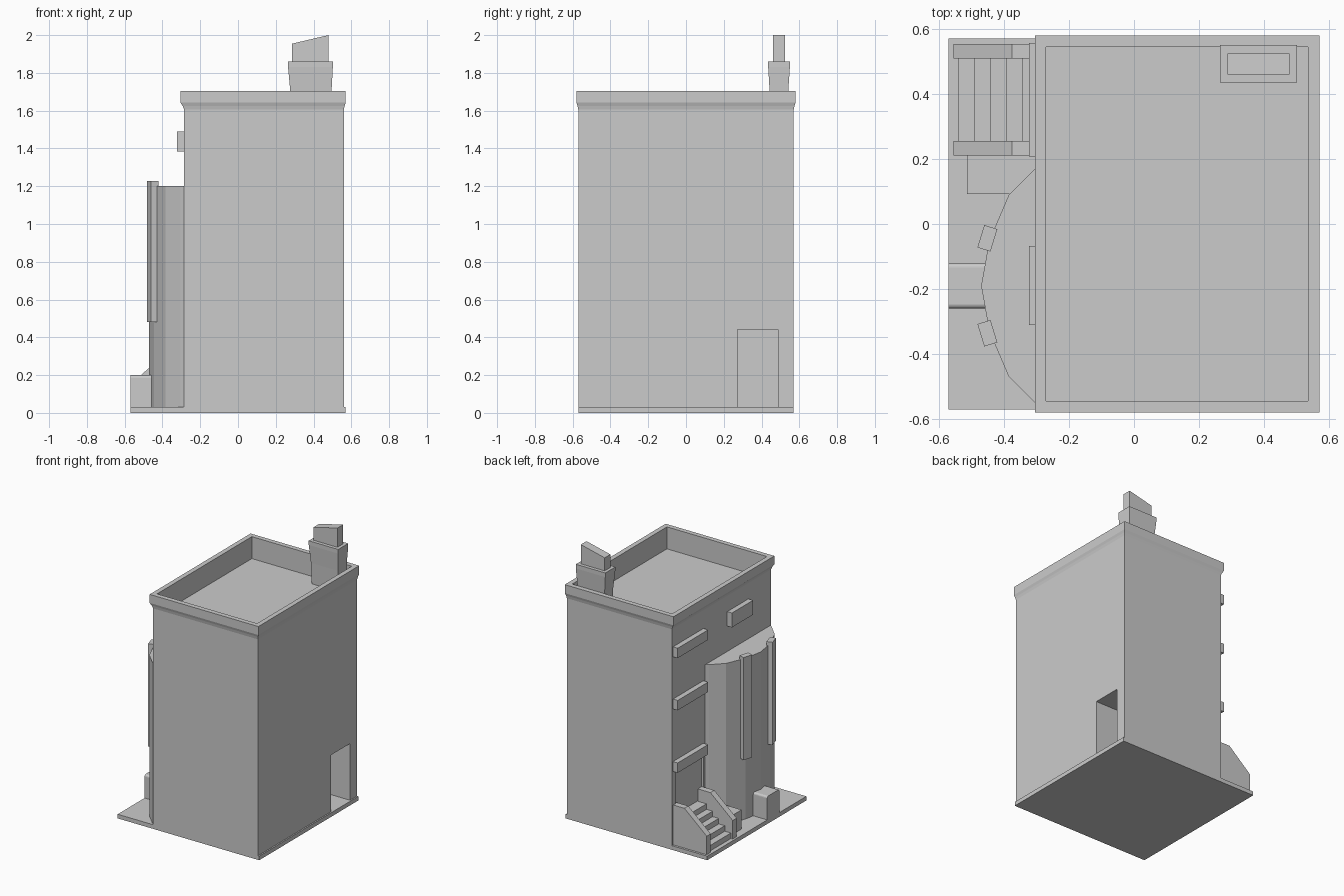
import bpy, bmesh, math
from mathutils import Matrix

if "Cube" in bpy.data.objects:
    bpy.data.objects.remove(bpy.data.objects["Cube"])


def finish(name, bm):
    bmesh.ops.recalc_face_normals(bm, faces=bm.faces)
    me = bpy.data.meshes.new(name)
    bm.to_mesh(me)
    bm.free()
    ob = bpy.data.objects.new(name, me)
    bpy.context.collection.objects.link(ob)
    return ob


def loft(name, rings):
    """Stack of rectangles (x0, x1, y0, y1, z), capped at both ends."""
    bm = bmesh.new()
    loops = [[bm.verts.new(p) for p in ((a, c, z), (b, c, z), (b, d, z), (a, d, z))]
             for a, b, c, d, z in rings]
    for lo, hi in zip(loops, loops[1:]):
        for i in range(4):
            j = (i + 1) % 4
            bm.faces.new((lo[i], lo[j], hi[j], hi[i]))
    bm.faces.new(loops[0])
    bm.faces.new(loops[-1])
    return finish(name, bm)


def box(name, x0, x1, y0, y1, z0, z1):
    return loft(name, [(x0, x1, y0, y1, z0), (x0, x1, y0, y1, z1)])


def prism(name, pts, axis, lo, hi):
    """Extrude a 2D outline along x (pts = y,z), y (pts = x,z) or z (pts = x,y)."""
    bm = bmesh.new()

    def place(p, t):
        q = list(p)
        q.insert(axis, t)
        return q
    a = [bm.verts.new(place(p, lo)) for p in pts]
    b = [bm.verts.new(place(p, hi)) for p in pts]
    n = len(pts)
    for i in range(n):
        j = (i + 1) % n
        bm.faces.new((a[i], a[j], b[j], b[i]))
    bm.faces.new(a)
    bm.faces.new(b)
    return finish(name, bm)


def cut(target, cutter):
    cutter.hide_render = True
    mod = target.modifiers.new("recess", 'BOOLEAN')
    mod.operation = 'DIFFERENCE'
    mod.solver = 'EXACT'
    mod.object = cutter
    bpy.context.view_layer.objects.active = target
    bpy.ops.object.modifier_apply(modifier=mod.name)
    bpy.data.objects.remove(cutter)


# Ground slab
box("ground_slab", -0.57, 0.57, -0.57, 0.57, 0, 0.03)

# Building with cornice, parapet and sunken roof
wall = (-0.285, 0.56, -0.57, 0.57)
mid = (-0.293, 0.564, -0.574, 0.574)
lip = (-0.305, 0.57, -0.58, 0.58)
inner = (-0.27, 0.535, -0.545, 0.545)
body = loft("building_body", [wall + (0.03,), wall + (1.605,), mid + (1.625,),
                              lip + (1.643,), lip + (1.705,), inner + (1.705,),
                              inner + (1.545,)])

# Side doorway and shallow entrance recess
cut(body, box("doorway_cutter", 0.27, 0.70, 0.272, 0.488, 0.02, 0.442))
cut(body, box("entrance_cutter", -0.40, -0.27, 0.205, 0.53, 0.10, 0.60))

# Chimney and slanted flue
loft("chimney", [(0.28, 0.49, 0.45, 0.537, 1.53), (0.277, 0.495, 0.443, 0.541, 1.70),
                 (0.265, 0.502, 0.435, 0.55, 1.83), (0.265, 0.502, 0.435, 0.55, 1.86)])
prism("chimney_flue", [(0.287, 1.85), (0.479, 1.85), (0.479, 2.0), (0.287, 1.955)],
      1, 0.46, 0.525)

# Faceted bay
half = [(-0.28, 0.38), (-0.305, 0.36), (-0.385, 0.28), (-0.445, 0.14)]
arc = half + [(-0.47, 0)] + [(x, -y) for x, y in reversed(half)]
prism("bay", [(x, y - 0.19) for x, y in arc], 2, 0.03, 1.20)

# Bay pilasters, mirrored about the bay centre
for s, side in ((1, "rear"), (-1, "front")):
    fin = box("bay_pilaster_" + side, -0.021, 0.021, -0.036, 0.036, 0.48, 1.227)
    fin.data.transform(Matrix.Translation((-0.451, -0.19 + s * 0.146, 0))
                       @ Matrix.Rotation(-s * math.radians(17), 4, 'Z'))

# Window and door lintels
for i, z in enumerate((0.565, 1.02, 1.40)):
    box(f"lintel_{i + 1}", -0.323, -0.265, 0.207, 0.557, z, z + 0.072)
box("bay_window_lintel", -0.323, -0.275, -0.31, -0.067, 1.385, 1.49)

# Entrance stairs as one stepped profile
steps = [(-0.265, 0.03), (-0.54, 0.03)]
for i in range(5):
    x, z = -0.54 + i * 0.049, 0.07 + i * 0.04
    steps += [(x, z)] if i == 0 else [(x, z - 0.04), (x, z)]
steps.append((-0.265, 0.23))
prism("stairs", steps, 1, 0.25, 0.515)

# Stair side walls
rail = [(-0.275, 0.03), (-0.555, 0.03), (-0.555, 0.165), (-0.375, 0.32), (-0.275, 0.32)]
for y, side in ((0.21, "front"), (0.509, "rear")):
    prism("stair_wall_" + side, rail, 1, y, y + 0.045)

# Low block beside the stairs
box("side_block", -0.513, -0.30, 0.093, 0.215, 0.03, 0.17)

# Round-shouldered block in front of the bay
r = 0.014
shoulder = [(-0.26, 0.03)]
for cy, a0 in ((-0.26 + r, 180), (-0.12 - r, 90)):
    for k in range(5):
        a = math.radians(a0 - k * 22.5)
        shoulder.append((cy + r * math.cos(a), 0.2 - r + r * math.sin(a)))
shoulder.append((-0.12, 0.03))
prism("bay_block", shoulder, 0, -0.57, -0.44)
